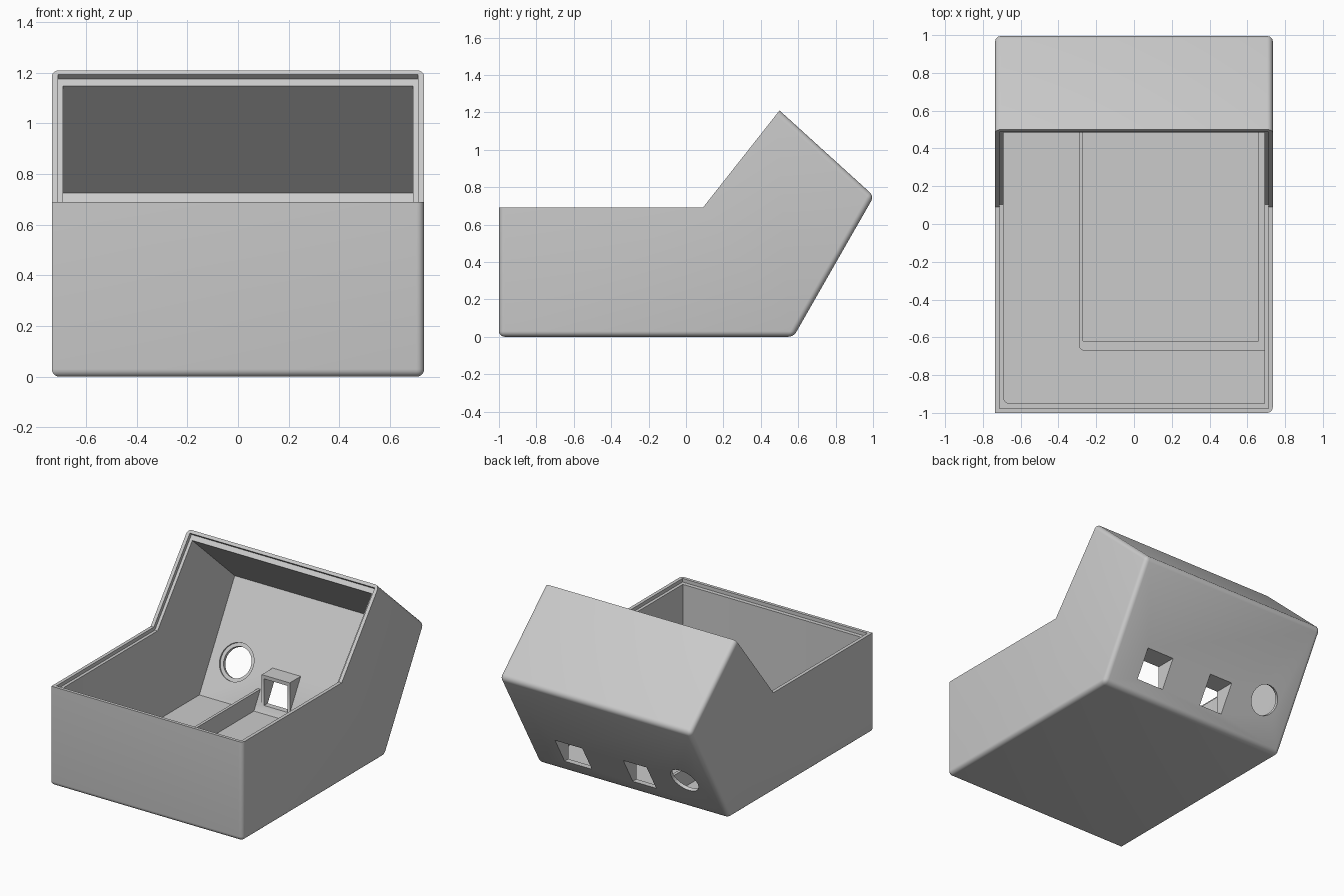
import bpy, bmesh, math
from mathutils import Vector

if "Cube" in bpy.data.objects:
    bpy.data.objects.remove(bpy.data.objects["Cube"])

grey = bpy.data.materials.new("plain grey")
grey.diffuse_color = (0.6, 0.6, 0.6, 1)
grey.use_nodes = True
grey.node_tree.nodes["Principled BSDF"].inputs["Base Color"].default_value = grey.diffuse_color


def offset(profile, dist):
    """Move every edge k (point k to k+1) of a counter-clockwise profile inwards by dist[k]."""
    n, lines = len(profile), []
    for k in range(n):
        a, b = Vector(profile[k]), Vector(profile[(k + 1) % n])
        d = (b - a).normalized()
        lines.append((a + Vector((-d.y, d.x)) * dist[k], d))
    pts = []
    for k in range(n):
        (p, d), (q, e) = lines[k - 1], lines[k]
        t = ((q.x - p.x) * e.y - (q.y - p.y) * e.x) / (d.x * e.y - d.y * e.x)
        pts.append(tuple(p + d * t))
    return pts


def prism(name, profile, x0, x1, rounded=None, radius=0.03):
    """Extrude a (y, z) profile along x; rounded(edge) picks the edges to round."""
    bm = bmesh.new()
    caps = [[bm.verts.new((x, y, z)) for y, z in profile] for x in (x0, x1)]
    bm.faces.new(caps[0])
    bm.faces.new(caps[1])
    n = len(profile)
    for k in range(n):
        j = (k + 1) % n
        bm.faces.new((caps[0][k], caps[0][j], caps[1][j], caps[1][k]))
    bmesh.ops.recalc_face_normals(bm, faces=bm.faces)
    if rounded:
        bmesh.ops.bevel(bm, geom=[e for e in bm.edges if rounded(e)], offset=radius,
                        segments=5, profile=0.5, affect='EDGES', clamp_overlap=True)
    me = bpy.data.meshes.new(name)
    bm.to_mesh(me)
    bm.free()
    me.materials.append(grey)
    ob = bpy.data.objects.new(name, me)
    bpy.context.collection.objects.link(ob)
    return ob


def combine(ob, tool, operation='DIFFERENCE'):
    mod = ob.modifiers.new("cut", 'BOOLEAN')
    mod.operation, mod.object, mod.solver = operation, tool, 'EXACT'
    bpy.context.view_layer.objects.active = ob
    bpy.ops.object.modifier_apply(modifier=mod.name)
    bpy.data.objects.remove(tool)


def box(name, x0, x1, y0, y1, z0, z1):
    return prism(name, [(y0, z0), (y1, z0), (y1, z1), (y0, z1)], x0, x1)


# Side profile: bottom, back, upper back, sloped opening, flat opening, front
W = 0.735
side = [(-1, 0), (0.575, 0), (1.005, 0.752), (0.5, 1.21), (0.09, 0.69), (-1, 0.69)]
inner = offset(side, [0.045, 0.035, 0.057, -0.1, -0.1, 0.05])


def outer_edges(e):
    a, b = e.verts
    on_rim = [min((Vector((v.co.y, v.co.z)) - Vector(p)).length for p in side[3:]) < 1e-4
              for v in (a, b)]
    left_front = all(v.co.x < 0 and v.co.y < -0.99 for v in (a, b))
    return not all(on_rim) and not left_front


def inner_left_corner(e):
    return all(v.co.x < 0 and v.co.y < -0.9 for v in e.verts)


# Shell: rounded body, hollowed out
shell = prism("enclosure_shell", side, -W, W, outer_edges)
combine(shell, prism("cavity", inner, -0.69, 0.69, inner_left_corner))

# Stepped lip around the opening
low = offset(side, [0.022, 0.022, 0.022, 0.025, 0.025, 0.022])
high = offset(side, [0.022, 0.022, 0.022, -0.1, -0.1, 0.022])
combine(shell, prism("lip_cut", low[3:][::-1] + high[3:], -W + 0.024, W - 0.024))

# Wedge shaped port housings on the inside of the leaning back wall
(y1, z1), (y2, z2) = inner[1], inner[2]


def wall_y(z):
    return y1 + (z - z1) * (y2 - y1) / (z2 - z1)


ports = [(0.285, 0.495), (-0.21, -0.03)]
PB, PT = 0.09, 0.275
for x0, x1 in ports:
    f, t = wall_y(PB), PT + 0.025
    wedge = [(f, PB), (wall_y(PB) + 0.01, PB), (wall_y(t) + 0.01, t), (f, t)]
    combine(shell, prism("port_housing", wedge, x0 - 0.018, x1 + 0.018), 'UNION')
for x0, x1 in ports:
    combine(shell, box("port_cut", x0, x1, 0.45, 1.1, PB, PT))

# Round socket hole with a shallow seat on the inside
normal = Vector((0, z2 - z1, -(y2 - y1))).normalized()
centre = Vector((-0.495, wall_y(0.275), 0.275))
for r, start, end in ((0.102, -0.1, 0.15), (0.126, -0.1, 0.012)):
    bpy.ops.mesh.primitive_cylinder_add(vertices=48, radius=r, depth=end - start,
                                        location=centre + normal * (start + end) / 2)
    tool = bpy.context.object
    tool.rotation_euler = normal.to_track_quat('Z', 'Y').to_euler()
    bpy.context.view_layer.update()
    combine(shell, tool)

# Low tray walls on the floor: left, front and right
floor, top = 0.04, 0.17
back = [(wall_y(floor) + 0.01, floor), (wall_y(top) + 0.01, top)]
tray = prism("tray_walls", [(-0.67, floor)] + back + [(-0.67, top)], -0.29, 0.7,
             lambda e: all(v.co.x < 0 and v.co.y < -0.6 for v in e.verts), 0.025)
combine(tray, box("tray_cut", -0.27, 0.66, -0.62, 1.2, 0, 0.5))

for ob in (shell, tray):
    ob.data.materials.clear()
    ob.data.materials.append(grey)
    for p in ob.data.polygons:
        p.material_index = 0
    bpy.ops.object.select_all(action='DESELECT')
    ob.select_set(True)
    bpy.context.view_layer.objects.active = ob
    bpy.ops.object.shade_smooth_by_angle(angle=math.radians(30))
